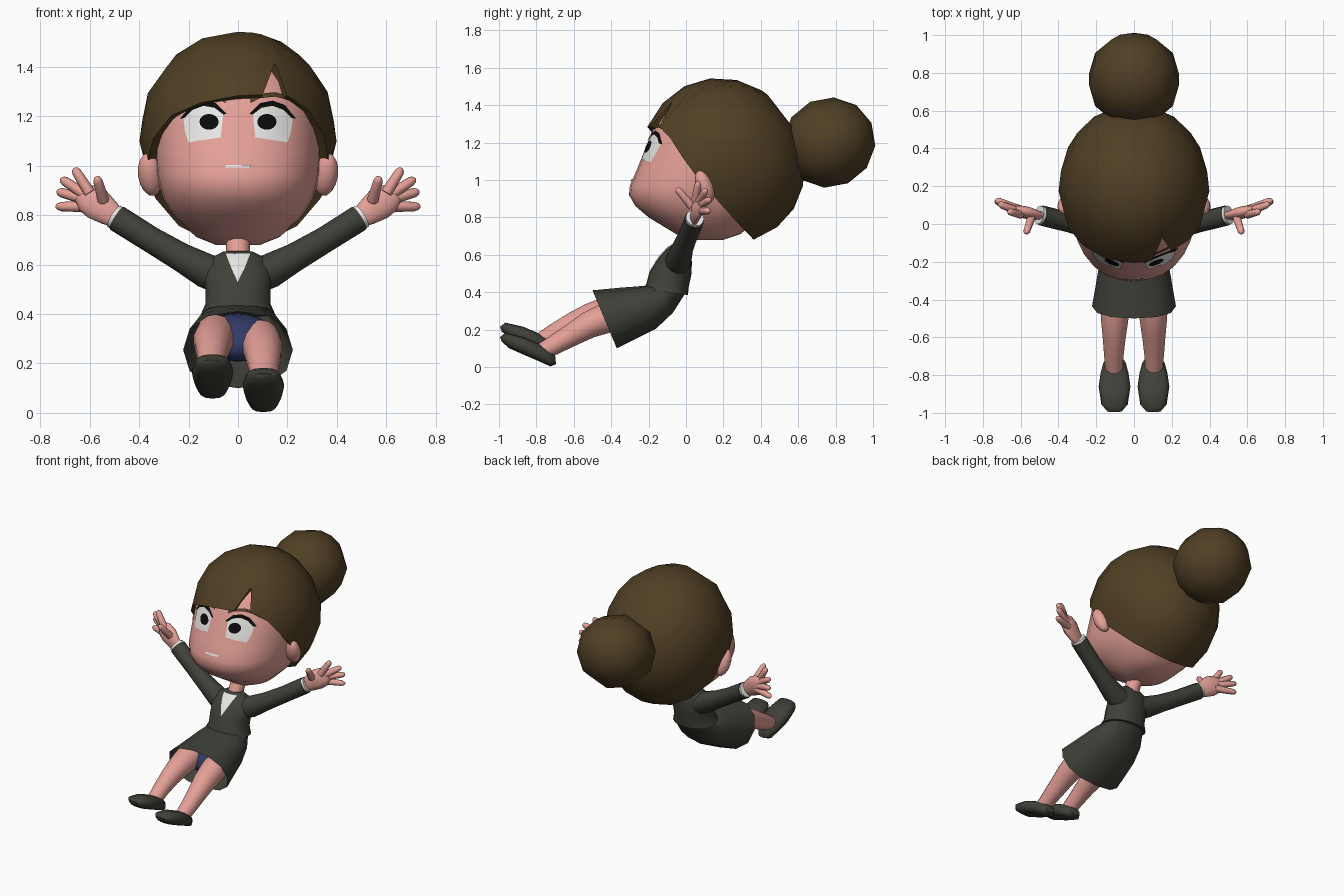
import bpy, bmesh
from math import sin, cos, pi, radians, copysign
from mathutils import Vector, Matrix
from mathutils.bvhtree import BVHTree

if "Cube" in bpy.data.objects:
    bpy.data.objects.remove(bpy.data.objects["Cube"])


def material(name, *srgb):
    rgb = [(c / 255 / 12.92) if c < 11 else ((c / 255 + 0.055) / 1.055) ** 2.4 for c in srgb]
    m = bpy.data.materials.new(name)
    m.use_nodes = True
    m.diffuse_color = (*rgb, 1)
    m.node_tree.nodes["Principled BSDF"].inputs["Base Color"].default_value = (*rgb, 1)
    return m


SKIN = material("skin", 228, 160, 151)
HAIR = material("brown hair", 80, 63, 36)
SUIT = material("charcoal suit", 63, 64, 56)
WHITE = material("white", 232, 232, 230)
BLACK = material("black", 10, 10, 10)
NAVY = material("navy", 50, 60, 105)


def finish(name, bm, mat, angle=55):
    bmesh.ops.recalc_face_normals(bm, faces=bm.faces)
    mesh = bpy.data.meshes.new(name)
    bm.to_mesh(mesh)
    bm.free()
    mesh.materials.append(mat)
    ob = bpy.data.objects.new(name, mesh)
    bpy.context.collection.objects.link(ob)
    bpy.ops.object.select_all(action='DESELECT')
    ob.select_set(True)
    bpy.context.view_layer.objects.active = ob
    bpy.ops.object.shade_smooth_by_angle(angle=radians(angle))
    return ob


def bridge(name, rings, mat, caps=(True, True), closed=True, angle=55):
    """Skin a list of equal point rings with quads."""
    bm = bmesh.new()
    vs = [[bm.verts.new(p) for p in ring] for ring in rings]
    n = len(vs[0])
    for a, b in zip(vs, vs[1:]):
        for i in range(n if closed else n - 1):
            j = (i + 1) % n
            bm.faces.new((a[i], a[j], b[j], b[i]))
    for use, ring in zip(caps, (vs[0], vs[-1])):
        if use:
            bm.faces.new(ring)
    return finish(name, bm, mat, angle)


def power(v, e):
    return copysign(abs(v) ** (2 / e), v)


def loft(name, stations, mat, x=0, dz=0, n=16, e=2.0, caps=(True, True)):
    """Each station: front (y, z), back (y, z), half width."""
    rings = []
    for fy, fz, by, bz, w in stations:
        mid = Vector((x, (fy + by) / 2, (fz + bz) / 2 + dz))
        half = Vector((0, (fy - by) / 2, (fz - bz) / 2))
        rings.append([mid + Vector((w * power(cos(t), e), 0, 0)) + half * power(sin(t), e)
                      for t in (2 * pi * i / n for i in range(n))])
    return bridge(name, rings, mat, caps)


def tube(name, pts, mat, n=10, flat=1.0, side=1):
    """Round limb through (x, y, z, radius) points."""
    ps = [Vector((p[0] * side, p[1], p[2])) for p in pts]
    rings = []
    for i, p in enumerate(ps):
        d = (ps[min(i + 1, len(ps) - 1)] - ps[max(i - 1, 0)]).normalized()
        ref = Vector((0, 1, 0)) if abs(d.y) < 0.8 else Vector((1, 0, 0))
        a = d.cross(ref).normalized()
        b = a.cross(d)
        r = pts[i][3]
        rings.append([p + a * r * cos(t) + b * r * flat * sin(t)
                      for t in (2 * pi * k / n for k in range(n))])
    return bridge(name, rings, mat)


def ball(name, centre, size, mat, u=16, v=10, tilt=0, yaw=0):
    bm = bmesh.new()
    bmesh.ops.create_uvsphere(bm, u_segments=u, v_segments=v, radius=1)
    mat4 = (Matrix.Translation(centre) @ Matrix.Rotation(radians(yaw), 4, 'Y')
            @ Matrix.Rotation(radians(tilt), 4, 'X') @ Matrix.Diagonal((*size, 1)))
    bmesh.ops.transform(bm, matrix=mat4, verts=bm.verts)
    return finish(name, bm, mat)


def plate(name, loops, target, mat, lift, closed=False):
    """Thin painted shape pressed onto the front of a part."""
    tree = BVHTree.FromPolygons([v.co for v in target.data.vertices],
                                [p.vertices for p in target.data.polygons])
    rings = []
    for loop in loops:
        ring = []
        for x, z in loop:
            hit = tree.ray_cast(Vector((x, -2, z)), Vector((0, 1, 0)))[0]
            if hit is None:
                hit = tree.find_nearest(Vector((x, -0.1, z)))[0]
            ring.append(hit - Vector((0, lift, 0)))
        rings.append(ring)
    ob = bridge(name, rings, mat, (False, closed), closed)
    mesh = ob.data
    if sum(p.normal.y for p in mesh.polygons) > 0:
        mesh.flip_normals()
    return ob


def shrink(pts, factors):
    c = sum((Vector(p) for p in pts), Vector((0, 0))) / len(pts)
    return [[c + (Vector(p) - c) * f for p in pts] for f in factors]


# Head
head = loft("head", [
    (0, .68, .2, .68, .09), (-.06, .715, .29, .71, .17), (-.2, .8, .4, .8, .262),
    (-.27, .86, .46, .86, .3), (-.305, .92, .5, .92, .32), (-.3, .97, .52, .97, .33),
    (-.265, 1.05, .53, 1.05, .335), (-.225, 1.15, .54, 1.15, .335),
    (-.185, 1.25, .53, 1.25, .325), (-.14, 1.34, .48, 1.34, .28),
    (-.03, 1.43, .4, 1.43, .19)], SKIN, n=28, e=2.25)
tube("neck", [(0, -.035, .6, .052), (0, -.02, .65, .048), (0, .04, .76, .052)], SKIN)

# Hair cap: a bowl around a tilted axis, its rim given as (azimuth, polar angle)
rim = [(0, 118), (10, 117), (16, 116), (22, 93), (32, 111), (50, 110), (70, 112), (90, 113),
       (115, 112), (140, 111), (160, 110), (180, 110), (200, 110), (220, 111), (245, 112),
       (270, 113), (290, 114), (312, 115), (335, 118)]
centre, axis, front = Vector((0, .2, 1.12)), Vector((0, .775, .633)), Vector((0, -.633, .775))


def hair_point(az, polar, scale=1):
    a, p = radians(az), radians(polar)
    along = cos(p) * (.41 if cos(p) > 0 else .45)
    up = cos(a) * sin(p) * (.435 if cos(a) > 0 else .47)
    return centre + scale * (axis * along + front * up + Vector((.4 * sin(a) * sin(p), 0, 0)))


cap = [[hair_point(a, p * k / 6) for a, p in rim] for k in range(1, 7)]
cap.append([hair_point(a, p, .89) for a, p in rim])
bridge("hair", cap, HAIR, (True, False))
ball("hair_bun", (0, .765, 1.2), (.25, .24, .25), HAIR, 10, 6, tilt=-65)

# Ears, eyes, lashes, brows and mouth
white = [(.06, 1.21), (.1, 1.245), (.17, 1.24), (.222, 1.2), (.215, 1.14), (.2, 1.095),
         (.135, 1.105), (.07, 1.115)]
lash_top = [(.045, 1.21), (.09, 1.254), (.14, 1.264), (.19, 1.246), (.235, 1.19)]
lash_low = [(.06, 1.208), (.095, 1.235), (.14, 1.243), (.185, 1.226), (.215, 1.195)]
brow = [(.05, 1.272), (.09, 1.292), (.15, 1.298), (.2, 1.285), (.235, 1.262)]
pupil = [(.117 + .039 * cos(i * pi / 8), 1.178 + .032 * sin(i * pi / 8)) for i in range(16)]
for side, s in (("left", 1), ("right", -1)):
    def flip(pts):
        return [(x * s, z) for x, z in pts]
    ball(side + "_ear", (.355 * s, .1, .965), (.05, .045, .092), SKIN, 12, 8, 20, 8 * s)
    plate(side + "_eye", shrink(flip(white), (1, .66, .33, .02)), head, WHITE, .005, True)
    plate(side + "_pupil", shrink(flip(pupil), (1, .5, .02)), head, BLACK, .009, True)
    plate(side + "_lash", [flip(lash_top), flip(lash_low)], head, BLACK, .0095)
    plate(side + "_brow", [flip(brow), flip([(x, z - .018) for x, z in brow])], head, HAIR, .008)
xs = [-.05, -.025, 0, .025, .05]
plate("mouth", [[(x, 1.004) for x in xs], [(x, .993) for x in xs]], head, WHITE, .006)

# Jacket, shirt, skirt and underwear
jacket = loft("jacket", [
    (-.225, .415, .01, .385, .15), (-.21, .45, .015, .43, .132), (-.195, .51, .028, .49, .132),
    (-.15, .58, .032, .56, .14), (-.105, .63, .018, .62, .115), (-.075, .655, 0, .65, .06)],
    SUIT, n=20, e=2.2)
plate("shirt", [[(x * w, z) for x in (-1, -.5, 0, .5, 1)]
                for w, z in ((.05, .646), (.04, .62), (.022, .575), (.001, .53))],
      jacket, WHITE, .006)
loft("skirt", [
    (-.5, .41, -.37, .1, .222), (-.34, .425, -.16, .205, .19),
    (-.27, .43, -.07, .29, .17), (-.215, .435, 0, .4, .13)],
    SUIT, n=12, e=2.3, caps=(False, True))
ball("underwear", (0, -.3, .305), (.15, .14, .085), NAVY, tilt=25)

# Legs and shoes, the right leg raised a little
for side, s, lift in (("left", 1, 0), ("right", -1, 1)):
    tube(side + "_leg", [
        (.09, -.3, .3 + .02 * lift, .08), (.1, -.42, .265 + .03 * lift, .082),
        (.103, -.52, .225 + .04 * lift, .072), (.105, -.6, .178 + .055 * lift, .062),
        (.107, -.7, .12 + .062 * lift, .052), (.105, -.78, .075 + .06 * lift, .046)],
        SKIN, 14, side=s)
    loft(side + "_shoe", [
        (-.995, .16, -.985, .135, .04), (-.965, .182, -.945, .1, .07),
        (-.87, .16, -.85, .058, .084), (-.8, .13, -.78, .028, .074),
        (-.75, .105, -.725, .003, .06), (-.7, .065, -.695, .015, .035)],
        SUIT, x=.103 * s, dz=.055 * lift, e=2.6)

# Arms and hands
fingers = {
    "index": [(.6, .05, .89), (.66, .065, .985)],
    "middle": [(.62, .07, .885), (.712, .105, .945)],
    "ring": [(.62, .08, .865), (.727, .125, .895)],
    "little": [(.6, .075, .835), (.73, .12, .835)],
    "thumb": [(.545, .03, .86), (.57, -.045, .95)],
}
for side, s in (("left", 1), ("right", -1)):
    tube(side + "_sleeve", [
        (.05, -.05, .545, .07), (.13, -.04, .575, .07), (.23, -.02, .63, .058),
        (.35, .01, .7, .053), (.49, .045, .788, .054)], SUIT, 12, side=s)
    tube(side + "_cuff", [(.47, .04, .776, .05), (.503, .048, .797, .05)], WHITE, 12, side=s)
    tube(side + "_palm", [
        (.48, .042, .782, .036), (.52, .048, .808, .052), (.57, .06, .845, .066),
        (.61, .07, .87, .06), (.64, .078, .888, .035)], SKIN, 12, .5, s)
    for name, (a, b) in fingers.items():
        a, b = Vector(a), Vector(b)
        steps = ((0, .023), (.5, .021), (.88, .019), (1, .014), (1.06, .005))
        tube(f"{side}_{name}", [(*a.lerp(b, t), r) for t, r in steps], SKIN, 8, side=s)
